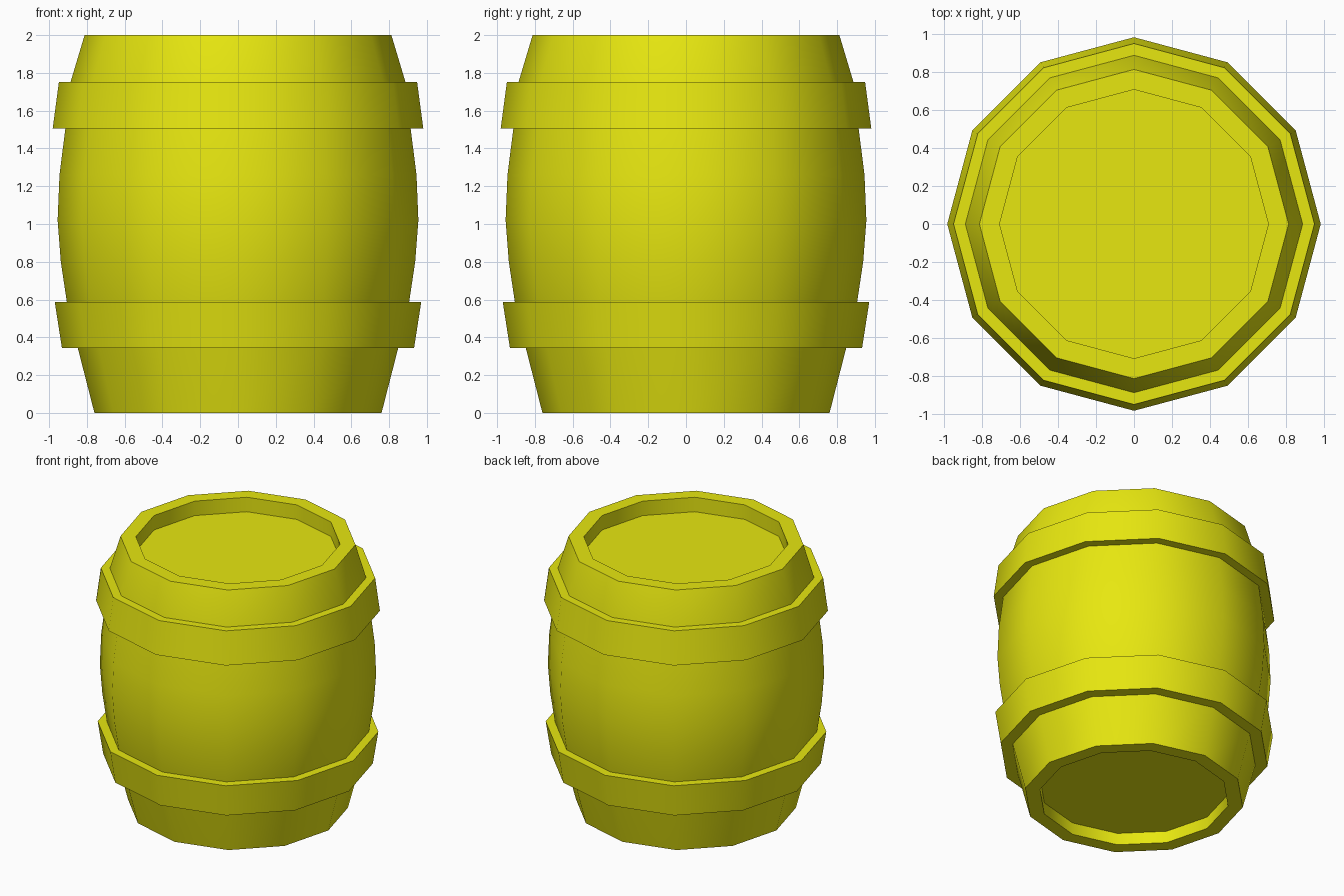
import bpy, bmesh, math

if "Cube" in bpy.data.objects:
    bpy.data.objects.remove(bpy.data.objects["Cube"])

SIDES = 12

mat = bpy.data.materials.new("yellow")
mat.diffuse_color = (0.8, 0.8, 0.005, 1)
mat.use_nodes = True
mat.node_tree.nodes["Principled BSDF"].inputs["Base Color"].default_value = mat.diffuse_color


def lathe(name, profile, cap=False):
    """Spin (radius, z) points into a 12-sided shell; optionally cap both ends."""
    bm = bmesh.new()
    rings = [[bm.verts.new((r * math.cos(math.tau * i / SIDES),
                            r * math.sin(math.tau * i / SIDES), z))
              for i in range(SIDES)] for r, z in profile]
    for low, high in zip(rings, rings[1:]):
        for i in range(SIDES):
            j = (i + 1) % SIDES
            bm.faces.new((low[i], low[j], high[j], high[i]))
    if cap:
        bm.faces.new(rings[0][::-1])
        bm.faces.new(rings[-1])
    mesh = bpy.data.meshes.new(name)
    bm.to_mesh(mesh)
    bm.free()
    mesh.materials.append(mat)
    obj = bpy.data.objects.new(name, mesh)
    bpy.context.collection.objects.link(obj)
    bpy.ops.object.select_all(action='DESELECT')
    obj.select_set(True)
    bpy.context.view_layer.objects.active = obj
    bpy.ops.object.shade_smooth_by_angle(angle=math.radians(40))
    return obj


# Bulging body with a recessed lid at each end
lathe("barrel_body", [
    (0.657, 0.09), (0.657, 0), (0.76, 0),
    (0.848, 0.343), (0.906, 0.586), (0.938, 0.80), (0.955, 1.02),
    (0.945, 1.26), (0.914, 1.505), (0.886, 1.753),
    (0.812, 2.0), (0.706, 2.0), (0.706, 1.89)], cap=True)

# Hoops: open bands that sit on the body
lathe("lower_hoop", [(0.848, 0.343), (0.932, 0.343), (0.97, 0.586), (0.906, 0.586)])
lathe("upper_hoop", [(0.914, 1.505), (0.981, 1.505), (0.948, 1.753), (0.886, 1.753)])
